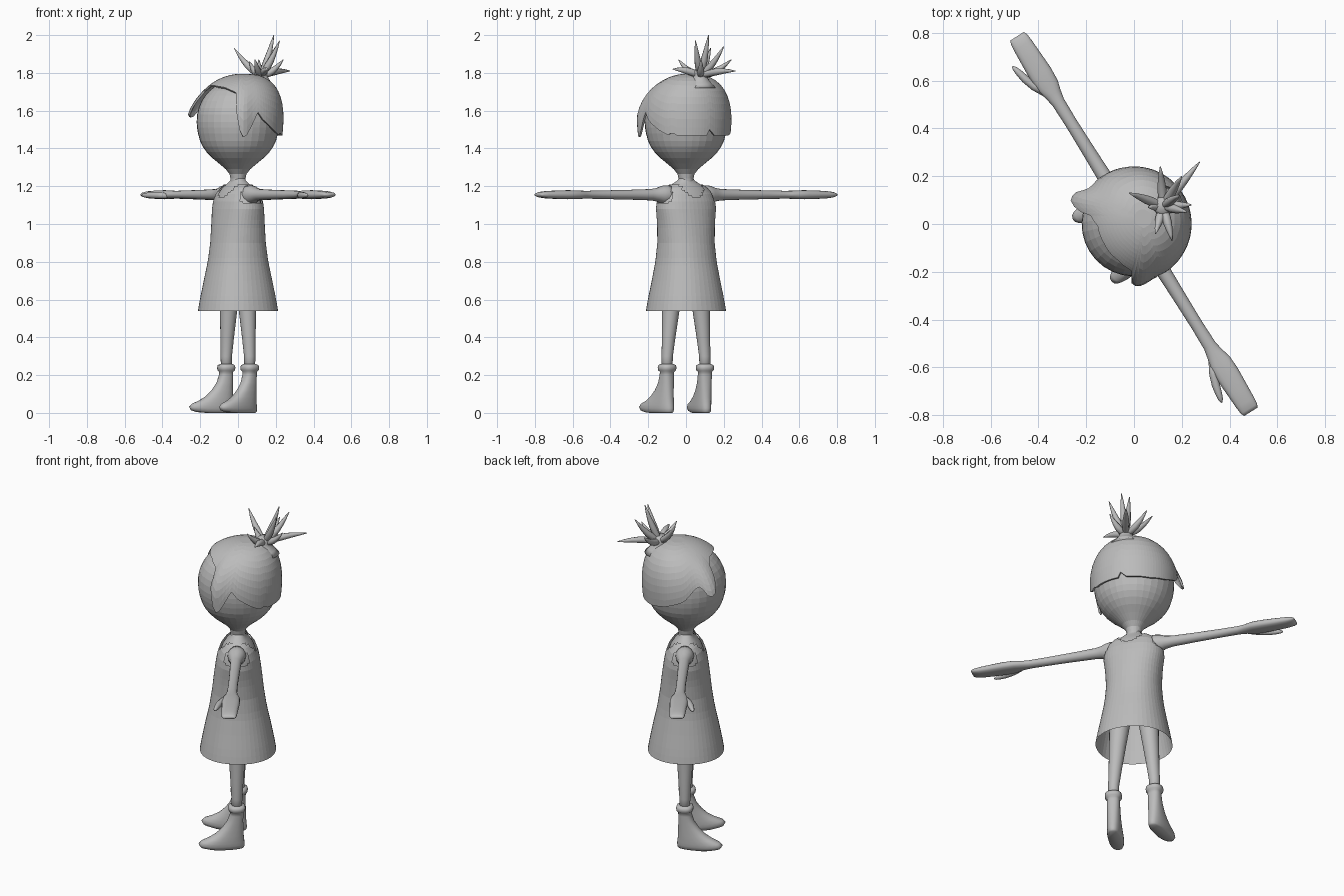
import bpy, bmesh, math
from mathutils import Vector, Matrix

if "Cube" in bpy.data.objects:
    bpy.data.objects.remove(bpy.data.objects["Cube"])

# The figure is built facing -Y, then turned to its standing direction
TURN = Matrix.Rotation(math.radians(-58.1), 4, 'Z')
UNTURN = TURN.inverted()
grey = bpy.data.materials.new("plain_grey")
grey.diffuse_color = (0.5, 0.5, 0.5, 1)
grey.use_nodes = True
grey.node_tree.nodes["Principled BSDF"].inputs["Base Color"].default_value = grey.diffuse_color


def finish(bm, name, smooth):
    bmesh.ops.recalc_face_normals(bm, faces=bm.faces)
    bm.transform(TURN)
    for f in bm.faces:
        f.smooth = smooth
    me = bpy.data.meshes.new(name)
    bm.to_mesh(me)
    bm.free()
    me.materials.append(grey)
    ob = bpy.data.objects.new(name, me)
    bpy.context.collection.objects.link(ob)
    return ob


def skin(bm, rings, caps=(True, True)):
    """Join closed rings of points with quads."""
    rows = [[bm.verts.new(p) for p in r] for r in rings]
    n = len(rows[0])
    for a, b in zip(rows, rows[1:]):
        for i in range(n):
            j = (i + 1) % n
            bm.faces.new((a[i], a[j], b[j], b[i]))
    if caps[0]:
        bm.faces.new(rows[0])
    if caps[1]:
        bm.faces.new(rows[-1])


def oval(n, ra, rb, power=2.0):
    out = []
    for i in range(n):
        t = 2 * math.pi * i / n
        c, s = math.cos(t), math.sin(t)
        out.append((ra * math.copysign(abs(c) ** (2 / power), c),
                    rb * math.copysign(abs(s) ** (2 / power), s)))
    return out


def table(pts, x):
    """Linear lookup; each row is (key, value, ...)."""
    for p, q in zip(pts, pts[1:]):
        if x <= q[0]:
            t = max(0, (x - p[0]) / (q[0] - p[0]))
            return [u + (v - u) * t for u, v in zip(p[1:], q[1:])]
    return list(pts[-1][1:])


def tube(bm, pts, radii, n=8):
    pts = [Vector(p) for p in pts]
    rings = []
    for i, p in enumerate(pts):
        d = pts[min(i + 1, len(pts) - 1)] - pts[max(i - 1, 0)]
        m = d.to_track_quat('Z', 'Y').to_matrix()
        rings.append([p + m @ Vector((a, b, 0)) for a, b in oval(n, radii[i], radii[i])])
    skin(bm, rings)


# Head: rounded skull on a chin that runs into the neck
def skull(z, r0=0.219, h=0.232):
    k = min(1, (z - 1.54) / h)
    return r0 * max(0.0, 1 - k ** 2.3) ** (1 / 2.3)


def lean(z):
    return 0.04 * max(0, (z - 1.54) / 0.24) ** 2


face = [(1.2, .04), (1.24, .04), (1.265, .045), (1.29, .065), (1.32, .1), (1.35, .137), (1.38, .166),
        (1.41, .187), (1.44, .201), (1.48, .212), (1.51, .217), (1.54, .219)]
profile = face + [(z, skull(z)) for z in
                  (1.58, 1.615, 1.65, 1.68, 1.705, 1.728, 1.747, 1.76, 1.769, 1.7715)]
bm = bmesh.new()
skin(bm, [[(a, b + lean(z), z) for a, b in oval(32, r, r)] for z, r in profile])
finish(bm, "head", False)

# Hair: cap whose lower edge follows a hairline by angle from the front
hairline = [(-180, 1.5), (-172, 1.47), (-140, 1.47), (-115, 1.49), (-90, 1.53), (-75, 1.6),
            (-66, 1.62), (-60, 1.57), (-54, 1.56), (-46, 1.63), (-40, 1.70), (-25, 1.725),
            (0, 1.725), (30, 1.715), (52, 1.69), (56, 1.6), (61, 1.47), (66, 1.455), (72, 1.5),
            (84, 1.59), (92, 1.55), (110, 1.5), (122, 1.475), (127, 1.47), (130, 1.5),
            (133, 1.47), (176, 1.47), (180, 1.5)]
N, ROWS, TOP = 90, 12, 1.784
rings = []
for k in range(ROWS):
    ring = []
    for i in range(N):
        deg = -180 + 360 * i / N
        low = table(hairline, deg)[0]
        z = low + (TOP - low) * math.sin(math.pi / 2 * k / (ROWS - 0.5))
        r = skull(z, .23, .245) if z > 1.54 else .23 - (1.54 - z) * .08
        drop = min(1, max(0, (1.74 - z) / .16))
        r += drop * (.045 * math.exp(-((deg + 54) / 13) ** 2) + .02 * math.exp(-((deg - 62) / 11) ** 2))
        a = math.radians(deg)
        ring.append((r * math.sin(a), -r * math.cos(a) + lean(z), z))
    rings.append(ring)
bm = bmesh.new()
skin(bm, rings, (False, True))
hair = finish(bm, "hair_cap", False)
mod = hair.modifiers.new("thickness", 'SOLIDIFY')
mod.thickness = 0.011
mod.offset = -1

# Hair knot stem
bm = bmesh.new()
skin(bm, [[(a, b + .142, z) for a, b in oval(16, r, r)] for z, r in
          [(1.72, .085), (1.745, .062), (1.765, .045), (1.785, .036), (1.805, .04), (1.82, .028)]])
finish(bm, "hair_knot", True)

# Hair spikes fanning out of the knot (tips given in turned space)
tips = [(-.02, .13, 1.93), (.19, .12, 2.0), (.22, .05, 1.97), (.275, .26, 1.81), (.11, .24, 1.87),
        (.16, -.07, 1.82), (.24, .08, 1.87), (.20, .20, 1.94), (.09, -.04, 1.87), (.06, .07, 1.86)]
bm = bmesh.new()
root = Vector((.122, .075, 1.785))
for t in tips:
    tip = Vector(t)
    pts = []
    for k in range(7):
        u = k / 6
        p = root.lerp(tip, u)
        p.z -= .018 * math.sin(math.pi * u) * (1 if tip.z > 1.85 else -.5)
        pts.append(UNTURN @ p)
    tube(bm, pts, [.014, .017, .019, .018, .014, .009, .002])
finish(bm, "hair_spikes", True)

# Upper body under the dress: (height, half width, half depth)
body = [(.54, .205, .205), (.6, .195, .195), (.7, .175, .175), (.8, .157, .153), (.9, .149, .138),
        (1.0, .154, .127), (1.08, .166, .116), (1.12, .163, .108), (1.16, .15, .093),
        (1.19, .122, .074), (1.21, .09, .058), (1.23, .055, .045), (1.26, .038, .038)]


def body_ring(z, grow, n):
    a, b = table(body, z)
    return [(x, y, z) for x, y in oval(n, a + grow, b + grow, 2.15)]


bm = bmesh.new()
skin(bm, [body_ring(z, -.008, 32) for z in (.9, 1.0, 1.08, 1.12, 1.16, 1.19, 1.21, 1.23, 1.26)])
finish(bm, "torso", True)

# Sleeveless dress, open at hem, armholes and neck
bm = bmesh.new()
levels = [.54 + .04 * k for k in range(14)] + [1.08 + .01 * k for k in range(14)]
skin(bm, [body_ring(z, .003, 48) for z in levels], (False, False))
cut = []
for f in bm.faces:
    c = f.calc_center_median()
    arm = ((abs(c.x) - .17) / .05) ** 2 + ((c.z - 1.16) / .055) ** 2
    neck = (c.x / .07) ** 2 + ((c.z - 1.22) / .08) ** 2
    if arm < 1 or neck < 1:
        cut.append(f)
bmesh.ops.delete(bm, geom=cut, context='FACES')
finish(bm, "dress", False)

# Limb tables
arm = [(.10, .05, .05), (.13, .05, .05), (.155, .046, .046), (.18, .037, .036), (.22, .031, .03),
       (.35, .028, .026), (.5, .026, .023), (.6, .028, .021), (.64, .036, .021), (.68, .047, .023),
       (.74, .05, .024), (.82, .046, .022), (.88, .043, .019), (.91, .04, .014), (.925, .033, .007)]
leg = [(.2, .118, .028), (.3, .117, .03), (.4, .108, .036), (.54, .095, .046), (.7, .08, .058),
       (.85, .07, .065)]
# Boot: height, front reach, back reach, half width
boot = [(.0, .17, .035, .03), (.008, .2, .042, .038), (.025, .21, .043, .042), (.042, .195, .041, .042),
        (.06, .155, .039, .041), (.085, .115, .037, .039), (.12, .08, .036, .037), (.16, .052, .035, .036),
        (.2, .038, .035, .036), (.218, .036, .036, .036), (.226, .045, .045, .045), (.24, .047, .047, .047),
        (.252, .044, .044, .044), (.258, .034, .034, .034)]

for side, word in ((1, "left"), (-1, "right")):
    # Arm with mitten hand and thumb
    bm = bmesh.new()
    skin(bm, [[(side * x, a, 1.155 + b) for a, b in oval(16, ry, rz, 2.6 if x > .66 else 2)]
              for x, ry, rz in arm])
    tube(bm, [(side * x, y, 1.152) for x, y in
              [(.66, -.025), (.71, -.05), (.755, -.066), (.79, -.074), (.815, -.08), (.828, -.084)]],
         [.016, .018, .017, .014, .01, .003], 10)
    finish(bm, word + "_arm", True)

    # Leg
    bm = bmesh.new()
    skin(bm, [[(side * x + a, b, z) for a, b in oval(20, r, r)] for z, x, r in leg])
    finish(bm, word + "_leg", True)

    # Boot with cuff, toes turned slightly out
    bm = bmesh.new()
    out = Matrix.Rotation(math.radians(10 * side), 4, 'Z')
    spot = Vector((side * .118, 0, 0))
    skin(bm, [[out @ Vector((a, b + (back - front) / 2, z + max(0, -b - .04) * .08)) + spot
               for a, b in oval(24, w, (front + back) / 2, 2.4)]
              for z, front, back, w in boot])
    finish(bm, word + "_boot", True)
